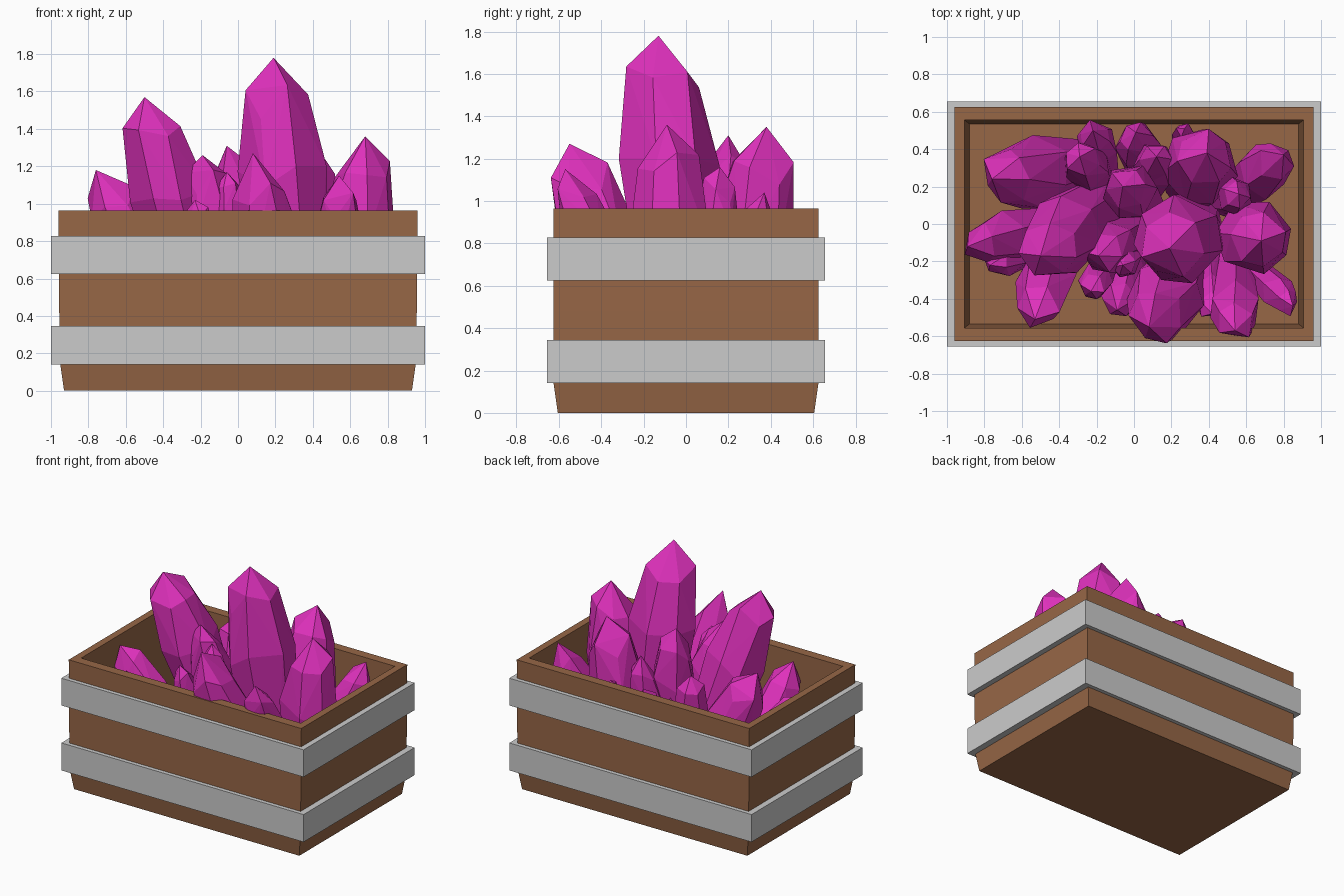
import bpy, bmesh, math, random
from mathutils import Vector

if "Cube" in bpy.data.objects:
    bpy.data.objects.remove(bpy.data.objects["Cube"])


def material(name, rgb):
    m = bpy.data.materials.new(name)
    m.diffuse_color = (*rgb, 1)
    m.use_nodes = True
    m.node_tree.nodes["Principled BSDF"].inputs["Base Color"].default_value = m.diffuse_color
    return m


WOOD = material("wood", (0.31, 0.135, 0.062))
PINK = material("pink_crystal", (0.73, 0.03, 0.5))


def finish(bm, name, mat=None):
    bmesh.ops.recalc_face_normals(bm, faces=bm.faces)
    me = bpy.data.meshes.new(name)
    bm.to_mesh(me)
    bm.free()
    if mat:
        me.materials.append(mat)
    ob = bpy.data.objects.new(name, me)
    bpy.context.collection.objects.link(ob)
    return ob


def rect_loft(name, profile, closed, mat=None):
    """Skin rectangles (half x, half y, z); either wrap into a ring or cap both ends."""
    bm = bmesh.new()
    loops = [[bm.verts.new((sx * hx, sy * hy, z))
              for sx, sy in ((-1, -1), (1, -1), (1, 1), (-1, 1))]
             for hx, hy, z in profile]
    pairs = list(zip(loops, loops[1:]))
    if closed:
        pairs.append((loops[-1], loops[0]))
    else:
        bm.faces.new(loops[0])
        bm.faces.new(loops[-1])
    for a, b in pairs:
        for i in range(4):
            j = (i + 1) % 4
            bm.faces.new((a[i], a[j], b[j], b[i]))
    return finish(bm, name, mat)


def crystal(name, base, tip, r, sides=6, seed=0):
    """Faceted shard: narrow foot, wide shoulder, narrower neck, off-centre point."""
    rng = random.Random(seed)
    base, tip = Vector(base), Vector(tip)
    axis = tip - base
    rot = axis.to_track_quat('Z', 'Y')
    length = axis.length
    neck = max(0.75, 1 - 1.0 * r / length)
    shoulder = max(0.5, 1 - 2.7 * r / length)
    phase = rng.uniform(0, math.tau)
    bm = bmesh.new()
    for t, k, wob in ((0, 0.65, 0), (shoulder, 1.03, 0.05), (neck, 0.74, 0.06)):
        for i in range(sides):
            a = phase + math.tau * i / sides + rng.uniform(-0.15, 0.15)
            h = length * (t + rng.uniform(-wob, wob))
            bm.verts.new(base + rot @ Vector((r * k * math.cos(a), r * k * math.sin(a), h)))
    bm.verts.new(tip)
    bmesh.ops.convex_hull(bm, input=bm.verts)
    return finish(bm, name, PINK)


# Hollow wooden crate, flared slightly above the foot
rect_loft("crate", [(0.93, 0.605, 0), (0.95, 0.625, 0.14), (0.957, 0.625, 0.48),
                    (0.96, 0.625, 0.965), (0.907, 0.555, 0.965),
                    (0.905, 0.555, 0.48), (0.88, 0.535, 0.06)], False, WOOD)

# Metal bands
for name, z0, z1 in (("lower_band", 0.14, 0.345), ("upper_band", 0.625, 0.828)):
    rect_loft(name, [(1, 0.655, z0), (1, 0.655, z1), (0.94, 0.61, z1), (0.94, 0.61, z0)], True)

# Crystals fanning out from the crate floor: base x, y, tip x, y, z, radius
SHARDS = [
    (0.33, 0.00, 0.19, -0.13, 1.78, 0.235),
    (-0.12, 0.16, -0.50, -0.17, 1.57, 0.21),
    (-0.22, 0.32, -0.76, 0.24, 1.18, 0.195),
    (-0.36, 0.00, -0.89, -0.12, 0.90, 0.145),
    (-0.45, -0.10, -0.77, -0.22, 0.78, 0.09),
    (-0.40, -0.08, -0.53, -0.51, 0.92, 0.16),
    (0.28, -0.20, 0.08, -0.55, 1.27, 0.20),
    (0.54, -0.18, 0.54, -0.57, 1.15, 0.135),
    (0.58, -0.04, 0.68, -0.09, 1.36, 0.20),
    (0.58, -0.18, 0.85, -0.44, 0.90, 0.09),
    (0.48, 0.12, 0.80, 0.37, 1.04, 0.14),
    (0.30, 0.20, 0.39, 0.38, 1.35, 0.205),
    (0.46, 0.12, 0.56, 0.16, 1.16, 0.10),
    (0.24, 0.32, 0.27, 0.51, 0.95, 0.06),
    (0.06, 0.12, -0.06, 0.20, 1.31, 0.15),
    (0.10, 0.20, 0.12, 0.36, 1.12, 0.12),
    (-0.18, 0.20, -0.29, 0.36, 1.08, 0.125),
    (-0.15, 0.26, -0.22, 0.50, 0.95, 0.11),
    (0.04, 0.28, 0.01, 0.49, 0.95, 0.12),
    (0.03, -0.02, -0.19, -0.17, 1.26, 0.145),
    (-0.01, -0.08, -0.06, -0.22, 1.17, 0.09),
    (-0.12, -0.13, -0.23, -0.36, 1.02, 0.09),
    (-0.02, -0.16, -0.09, -0.46, 0.80, 0.125),
    (0.40, -0.18, 0.42, -0.48, 0.75, 0.10),
]
for n, (bx, by, tx, ty, tz, r) in enumerate(SHARDS):
    crystal(f"crystal_{n + 1:02d}", (bx, by, 0.07), (tx, ty, tz), r,
            7 if r > 0.19 else 6, n + 3)
